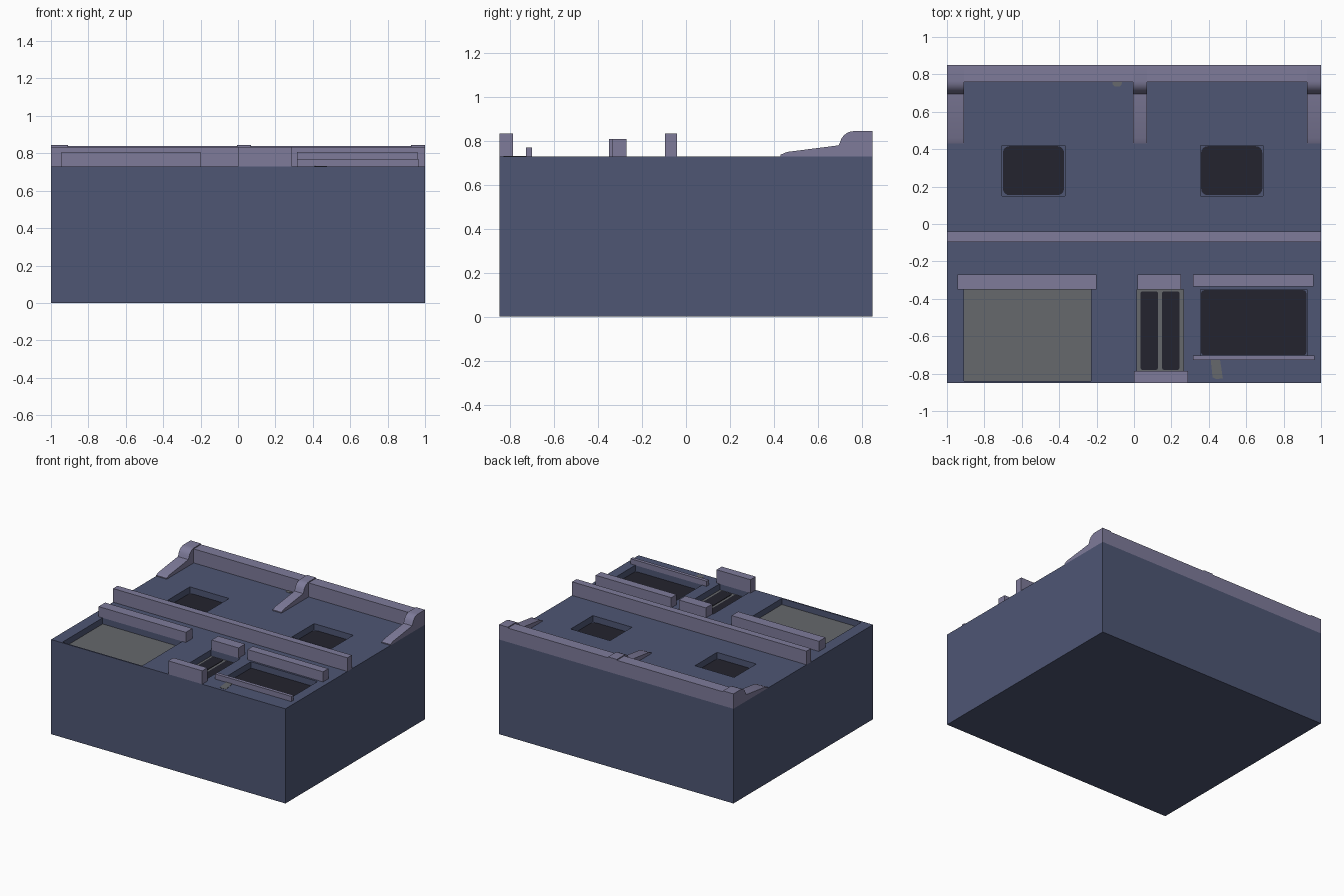
import bpy, bmesh, math

if "Cube" in bpy.data.objects:
    bpy.data.objects.remove(bpy.data.objects["Cube"])


def material(name, rgb):
    # sRGB 0-255 to linear
    m = bpy.data.materials.new(name)
    lin = [(c / 255 / 12.92) if c < 11 else ((c / 255 + 0.055) / 1.055) ** 2.4 for c in rgb]
    m.diffuse_color = (*lin, 1)
    m.use_nodes = True
    m.node_tree.nodes["Principled BSDF"].inputs["Base Color"].default_value = m.diffuse_color
    return m


BLUE = material("slate_blue", (78, 86, 116))
TRIM = material("lavender_trim", (126, 123, 154))
GREY = material("shutter_grey", (102, 104, 108))
DARK = material("dark_glass", (35, 35, 46))


def obj_from_bm(name, bm, mat):
    bmesh.ops.recalc_face_normals(bm, faces=bm.faces)
    me = bpy.data.meshes.new(name)
    bm.to_mesh(me)
    bm.free()
    me.materials.append(mat)
    ob = bpy.data.objects.new(name, me)
    bpy.context.collection.objects.link(ob)
    return ob


def prism(name, points, offset, mat):
    bm = bmesh.new()
    f = bm.faces.new([bm.verts.new(p) for p in points])
    r = bmesh.ops.extrude_face_region(bm, geom=[f])
    verts = [g for g in r["geom"] if isinstance(g, bmesh.types.BMVert)]
    bmesh.ops.translate(bm, verts=verts, vec=offset)
    return obj_from_bm(name, bm, mat)


def box(name, x0, x1, y0, y1, z0, z1, mat):
    return prism(name, [(x0, y0, z0), (x1, y0, z0), (x1, y1, z0), (x0, y1, z0)], (0, 0, z1 - z0), mat)


def rounded_plate(name, x0, x1, y0, y1, z, r, mat):
    pts = []
    for cx, cy, a0 in ((x1 - r, y1 - r, 0), (x0 + r, y1 - r, 90), (x0 + r, y0 + r, 180), (x1 - r, y0 + r, 270)):
        for i in range(5):
            a = math.radians(a0 + i * 22.5)
            pts.append((cx + r * math.cos(a), cy + r * math.sin(a), z))
    return prism(name, pts, (0, 0, 0.004), mat)


TOP = 0.73
FLOOR = TOP - 0.05

# main block with recessed openings
body = box("building_block", -1, 1, -0.85, 0.85, 0, TOP, BLUE)
openings = {
    "upper_window_left": (-0.705, -0.37, 0.15, 0.42),
    "upper_window_right": (0.355, 0.69, 0.15, 0.42),
    "shop_window": (0.355, 0.925, -0.705, -0.35),
    "door": (0.015, 0.265, -0.79, -0.35),
    "garage": (-0.91, -0.23, -0.84, -0.35),
}
for name, (x0, x1, y0, y1) in openings.items():
    cutter = box(name + "_cutter", x0, x1, y0, y1, FLOOR, TOP + 0.1, BLUE)
    cutter.hide_render = True
    cutter.hide_set(True)
    mod = body.modifiers.new(name, "BOOLEAN")
    mod.operation = "DIFFERENCE"
    mod.solver = "EXACT"
    mod.object = cutter

# glass and door panels on the recess floors
for name in ("upper_window_left", "upper_window_right", "shop_window"):
    x0, x1, y0, y1 = openings[name]
    r = 0.015 if name == "shop_window" else 0.035
    rounded_plate(name + "_glass", x0 + 0.004, x1 - 0.004, y0 + 0.004, y1 - 0.004, FLOOR, r, DARK)
for name in ("garage", "door"):
    box(name + "_panel", *openings[name], FLOOR - 0.002, FLOOR + 0.003, GREY)
for i, x in enumerate((0.035, 0.15)):
    rounded_plate("door_glass_%d" % (i + 1), x, x + 0.093, -0.78, -0.36, FLOOR + 0.003, 0.012, DARK)

# wall stains
prism("sill_stain", [(0.41, -0.725, TOP - 0.001), (0.42, -0.82, TOP - 0.001), (0.44, -0.83, TOP - 0.001),
                     (0.475, -0.825, TOP - 0.001), (0.46, -0.725, TOP - 0.001)], (0, 0, 0.003), GREY)
rounded_plate("cornice_stain", -0.115, -0.065, 0.735, 0.775, TOP - 0.002, 0.018, GREY)

# projecting trim: x0, x1, y0, y1, top
trims = {
    "cornice": (-1, 1, 0.76, 0.85, 0.838),
    "floor_band": (-1, 1, -0.095, -0.04, 0.835),
    "garage_hood": (-0.945, -0.2, -0.35, -0.27, 0.808),
    "door_hood": (0.02, 0.25, -0.35, -0.27, 0.808),
    "shop_window_hood": (0.315, 0.96, -0.335, -0.27, 0.808),
    "shop_window_sill": (0.315, 0.965, -0.728, -0.702, 0.77),
    "door_step": (0, 0.29, -0.85, -0.787, 0.833),
}
for name, (x0, x1, y0, y1, z) in trims.items():
    box(name, x0, x1, y0, y1, TOP, z, TRIM)

# cornice brackets with a curved head
profile = [(0.43, TOP), (0.43, 0.737), (0.46, 0.75), (0.695, 0.78)]
for i in range(1, 7):
    a = math.radians(180 - i * 15)
    profile.append((0.765 + 0.065 * math.cos(a), 0.78 + 0.065 * math.sin(a)))
profile += [(0.85, 0.845), (0.85, TOP)]
for name, x0, x1 in (("left", -1, -0.91), ("middle", -0.005, 0.07), ("right", 0.925, 1)):
    ob = prism("bracket_" + name, [(x0, y, z) for y, z in profile], (x1 - x0, 0, 0), TRIM)
    bpy.ops.object.select_all(action="DESELECT")
    ob.select_set(True)
    bpy.context.view_layer.objects.active = ob
    bpy.ops.object.shade_smooth_by_angle(angle=math.radians(30))
